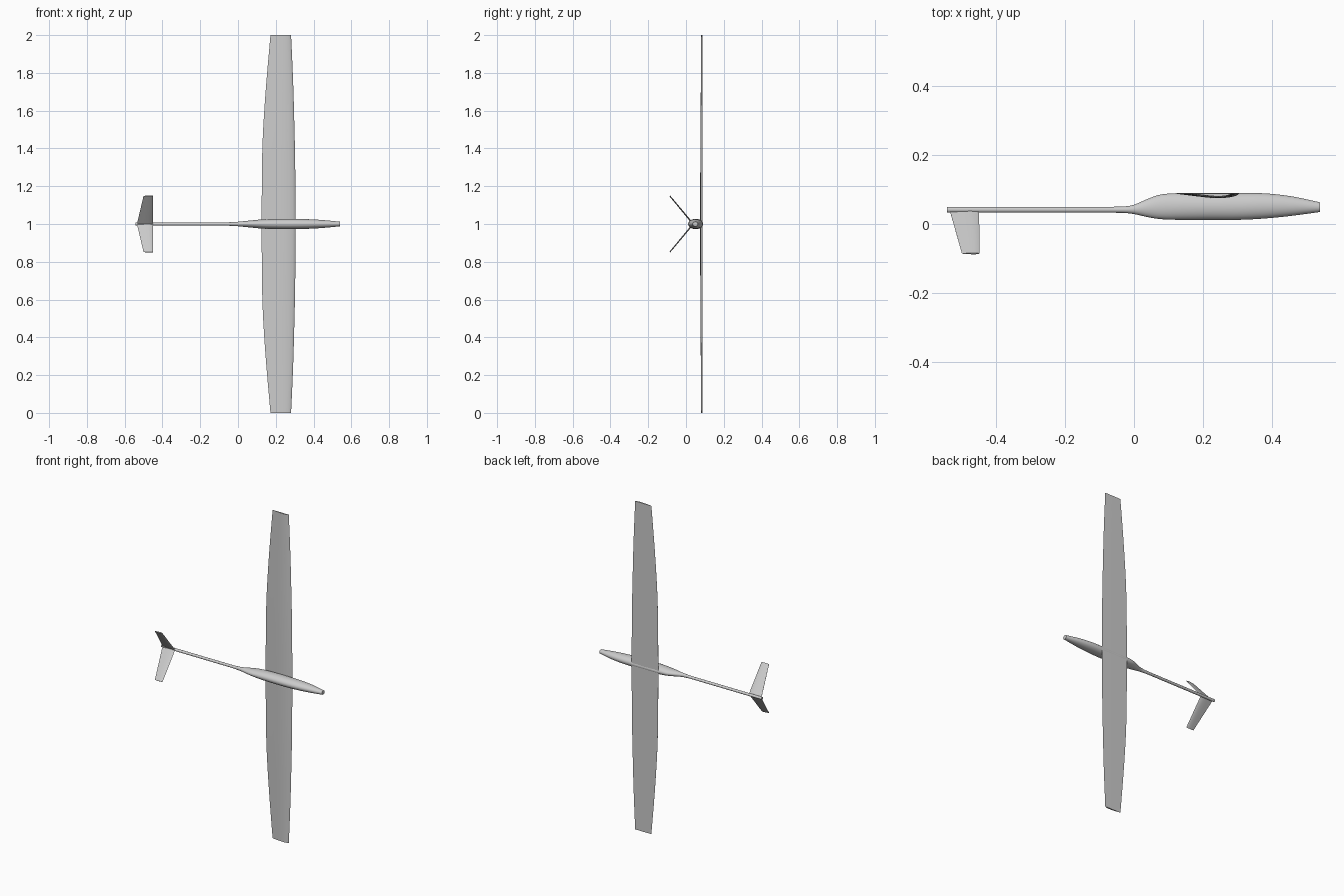
import bpy, bmesh, math

if "Cube" in bpy.data.objects:
    bpy.data.objects.remove(bpy.data.objects["Cube"])

def loft(name, rings, angle=40):
    """Skin a list of equal-length closed rings and cap both ends."""
    bm = bmesh.new()
    rows = [[bm.verts.new(p) for p in r] for r in rings]
    n = len(rows[0])
    for a, b in zip(rows, rows[1:]):
        for i in range(n):
            j = (i + 1) % n
            bm.faces.new((a[i], a[j], b[j], b[i]))
    bm.faces.new(rows[0][::-1])
    bm.faces.new(rows[-1])
    bmesh.ops.recalc_face_normals(bm, faces=bm.faces)
    me = bpy.data.meshes.new(name)
    bm.to_mesh(me)
    bm.free()
    ob = bpy.data.objects.new(name, me)
    bpy.context.collection.objects.link(ob)
    bpy.ops.object.select_all(action='DESELECT')
    ob.select_set(True)
    bpy.context.view_layer.objects.active = ob
    bpy.ops.object.shade_smooth_by_angle(angle=math.radians(angle))
    return ob

def smooth(keys, steps=4):
    """Catmull-Rom refinement of tuples."""
    out = []
    for k in range(len(keys) - 1):
        p0, p1 = keys[max(k - 1, 0)], keys[k]
        p2, p3 = keys[k + 1], keys[min(k + 2, len(keys) - 1)]
        for s in range(steps):
            t = s / steps
            out.append(tuple(0.5 * (2*b + (c - a)*t + (2*a - 5*b + 4*c - d)*t*t
                             + (3*b - a - 3*c + d)*t**3)
                             for a, b, c, d in zip(p0, p1, p2, p3)))
    return out + [keys[-1]]

# Fuselage: x, low y, high y, half width
body = [(-0.07, .033, .050, .008), (-0.03, .032, .051, .010), (0.0, .029, .056, .012),
        (0.04, .020, .073, .016), (0.08, .014, .086, .020), (0.14, .012, .090, .025),
        (0.22, .012, .090, .027), (0.30, .012, .090, .027), (0.38, .016, .089, .025),
        (0.46, .024, .080, .020), (0.54, .035, .063, .012)]
stations = [(-0.543, .033, .050, .008)] + smooth(body)
loft("fuselage", [[(x, (lo + hi)/2 + (hi - lo)/2 * math.cos(a), 1 + w * math.sin(a))
                   for a in (2*math.pi*i/32 for i in range(32))]
                  for x, lo, hi, w in stations])

# Wing: flat face towards +y, cambered face towards the fuselage
camber = [(0, 0), (.02, .3), (.08, .62), (.18, .88), (.32, 1), (.5, .88), (.75, .47), (1, .04)]
plan = [(0, .125, .305, .013), (.3, .127, .303, .0125), (.5, .133, .299, .0115),
        (.75, .150, .292, .0095), (1, .172, .281, .008)]

def wing_ring(d, te, le, th, side):
    return [(le - c * (le - te), .088 - h * th, 1 + side * d) for c, h in camber] + \
           [(te, .088, 1 + side * d), ((te + le)/2, .0885, 1 + side * d)]

half = smooth(plan, 3)
loft("wing", [wing_ring(*s, -1) for s in half[:0:-1]] + [wing_ring(*s, 1) for s in half])

# V-tail fins: tapered thin sections
thick = [(0, 0), (.08, .6), (.3, 1), (.6, .7), (1, .08)]
n_len = math.hypot(.15, .125)
for side, label in ((1, "upper"), (-1, "lower")):
    rings = []
    for y, z, te, le, th in ((.038, 0, -.535, -.45, .004), (-.086, .149, -.5, -.449, .003)):
        pts = [(c, h) for c, h in thick] + [(c, -h) for c, h in thick[:0:-1]]
        rings.append([(le - c*(le - te), y + h*th*.15/n_len, 1 + side*(z + h*th*.125/n_len))
                      for c, h in pts])
    loft("tail_fin_" + label, rings)
